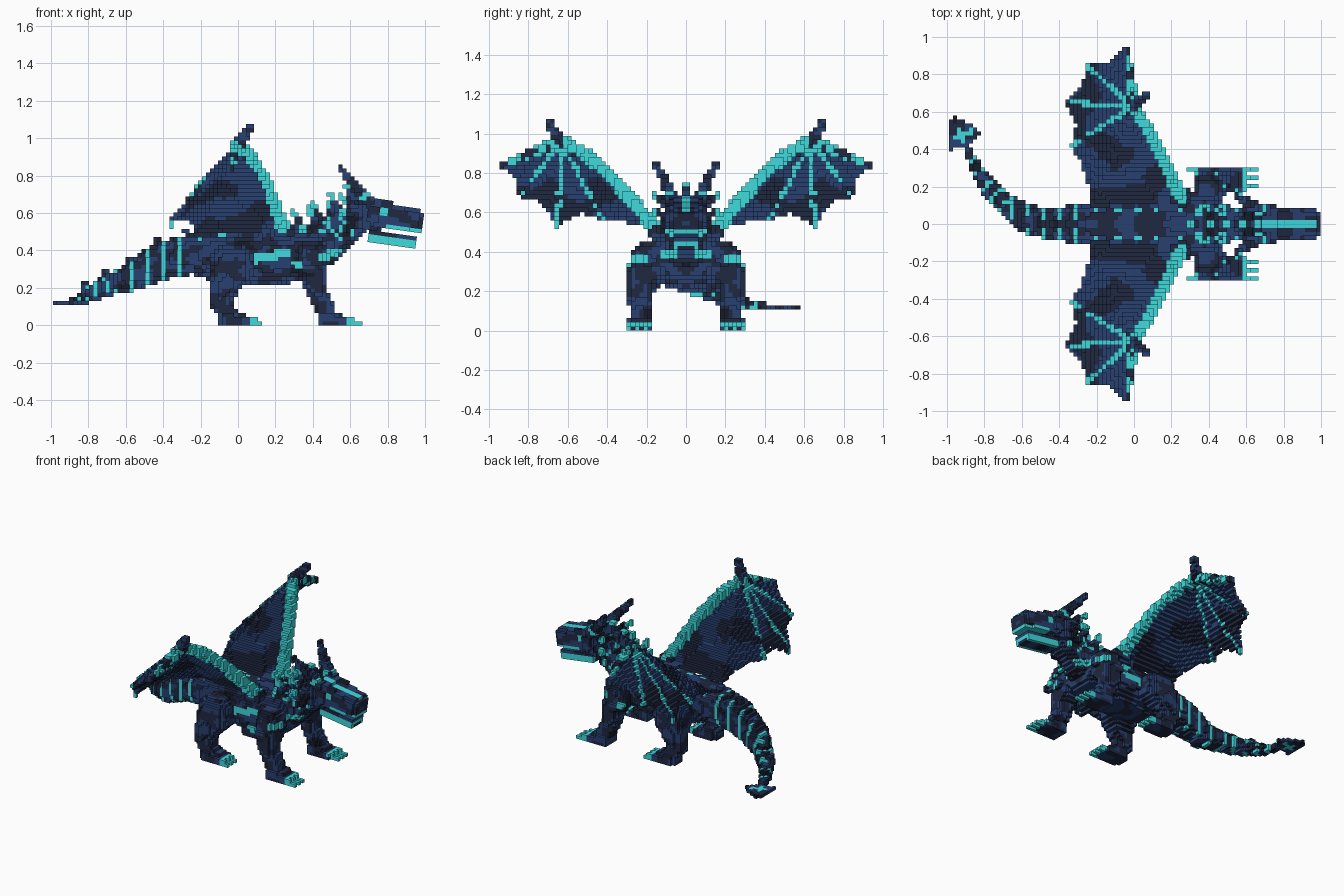
import bpy
from math import radians, floor, ceil
from mathutils import Vector, Matrix, noise

if "Cube" in bpy.data.objects:
    bpy.data.objects.remove(bpy.data.objects["Cube"])

V = 0.0215                      # edge of one block
NAVY, BLUE, BLACK, CYAN = range(4)
COLOURS = [("dark navy", (0.014, 0.021, 0.052)), ("deep blue", (0.022, 0.05, 0.16)),
           ("night black", (0.008, 0.011, 0.022)), ("bright cyan", (0.05, 0.7, 0.72))]
MATS = []
for label, rgb in COLOURS:
    m = bpy.data.materials.new(label)
    m.use_nodes = True
    m.diffuse_color = (*rgb, 1)
    m.node_tree.nodes["Principled BSDF"].inputs["Base Color"].default_value = (*rgb, 1)
    MATS.append(m)

FLAT = Matrix.Identity(3)
taken = set()                   # blocks already used on the upright grid


def hide(p, t=0):
    """Patchy scales: blue, navy and a little black."""
    n = noise.noise(Vector((p.x * 11, abs(p.y) * 11, p.z * 17)))
    return BLUE if n > 0.02 else BLACK if n < -0.45 else NAVY


def cyan(p, t=0):
    return CYAN


def tipped(length):
    return lambda p, t: CYAN if t > length else hide(p)


def cell(p):
    return tuple(floor(c / V) for c in p)


def sweep(stations, paint=hide, turn=FLAT, power=2.6):
    """Blocks inside ellipsoids blended along stations (x, y, z, rx, ry, rz)."""
    best, run, inv = {}, 0, turn.transposed()
    rows = [Vector(s) for s in stations]
    for a, b in zip(rows, rows[1:]):
        length = (b - a).to_3d().length
        steps = max(1, ceil(length / (V * 0.4)))
        for s in range(steps + 1):
            q = a.lerp(b, s / steps)
            c, r = inv @ Vector(q[:3]), q[3:]
            t = run + length * s / steps
            best.setdefault(cell(c), (1, t))
            lo = cell(c - Vector(r))
            hi = cell(c + Vector(r))
            for i in range(lo[0], hi[0] + 1):
                for j in range(lo[1], hi[1] + 1):
                    for k in range(lo[2], hi[2] + 1):
                        off = Vector(((i + 0.5) * V, (j + 0.5) * V, (k + 0.5) * V)) - c
                        inside = sum(abs(o / e) ** power for o, e in zip(off, r)) <= 1
                        if inside and off.length < best.get((i, j, k), (2, 0))[0]:
                            best[i, j, k] = (off.length, t)
        run += length
    return {k: paint(turn @ (Vector(k) * V + Vector((V, V, V)) / 2), v[1])
            for k, v in best.items()}


def rod(points, r, end=None, paint=hide, turn=FLAT):
    """Round bar that tapers from r to end."""
    end = r if end is None else end
    n = len(points) - 1
    return sweep([(*p, *[r + (end - r) * i / n] * 3) for i, p in enumerate(points)], paint, turn)


def panel(hub, a, b, scallop, paint):
    """One-block skin between two ribs that meet at the hub."""
    hub, a, b = Vector(hub), Vector(a), Vector(b)
    out, n = {}, 90
    for i in range(n + 1):
        t = i / n
        rim = a.lerp(b, t) - hub
        reach = 1 - scallop * 4 * t * (1 - t)
        for j in range(n + 1):
            p = hub + rim * reach * j / n
            out[cell(p)] = paint(p)
    return out


def build(name, cells, turn=FLAT, side=1):
    """Mesh of the outer faces of a set of blocks."""
    if side < 0:
        cells = {(i, -1 - j, k): m for (i, j, k), m in cells.items()}
    if turn is FLAT:
        cells = {c: m for c, m in cells.items() if c not in taken}
        taken.update(cells)
    index, faces, mats = {}, [], []
    for c, mat in cells.items():
        for axis in range(3):
            for up in (0, 1):
                near = list(c)
                near[axis] += 2 * up - 1
                if tuple(near) in cells:
                    continue
                loop = []
                for u, w in ((0, 0), (1, 0), (1, 1), (0, 1)):
                    v = list(c)
                    v[axis] += up
                    v[(axis + 1) % 3] += u
                    v[(axis + 2) % 3] += w
                    loop.append(index.setdefault(tuple(v), len(index)))
                faces.append(loop if up else loop[::-1])
                mats.append(mat)
    mesh = bpy.data.meshes.new(name)
    mesh.from_pydata([turn @ (Vector(v) * V) for v in index], [], faces)
    for m in MATS:
        mesh.materials.append(m)
    mesh.polygons.foreach_set("material_index", mats)
    bpy.context.collection.objects.link(bpy.data.objects.new(name, mesh))


def both(name, cells):
    build("left_" + name, cells)
    build("right_" + name, cells, side=-1)


# Torso with flank stripes, back dots and chest marks
def torso_paint(p, t):
    y = abs(p.y)
    flank = 0.03 < p.x < 0.28 and y > 0.1 and abs(p.z - 0.355 - 0.2 * (p.x - 0.1)) < 0.023
    dots = abs(y - 0.075) < 0.012 and p.z > 0.42 and p.x % 0.11 < 0.035
    chest = p.x > 0.4 and y > 0.045 and 0.36 < p.z < 0.41
    return CYAN if flank or dots or chest else hide(p)


build("torso", sweep([(-0.2, 0, 0.38, 0.1, 0.115, 0.115), (-0.05, 0, 0.36, 0.1, 0.15, 0.14),
                      (0.15, 0, 0.355, 0.12, 0.17, 0.15), (0.38, 0, 0.38, 0.11, 0.175, 0.13)], torso_paint))


# Neck
def neck_paint(p, t):
    bib = 0.36 < p.z < 0.41 and p.x > 0.45 and abs(p.y) > 0.045
    ring = t % 0.075 < 0.02 and abs(p.y) > 0.045 and p.z > 0.45
    return CYAN if bib or ring else hide(p)


build("neck", sweep([(0.38, 0, 0.42, 0.1, 0.13, 0.12), (0.48, 0, 0.45, 0.08, 0.1, 0.12),
                     (0.62, 0, 0.56, 0.07, 0.08, 0.085)], neck_paint))


# Tail with upright bright rings, an arrow tip and small top spikes
def tail_paint(p, t):
    if p.x > -0.66:
        ring = p.x < -0.29 and floor(-p.x / V) % 4 == 2 and abs(p.y) > 0.025
    else:
        ring = t % 0.08 < 0.02
    return CYAN if ring else hide(p)


tail = [(-0.24, 0, 0.38, 0.105), (-0.4, 0, 0.345, 0.093), (-0.55, 0.02, 0.265, 0.073),
        (-0.68, 0.1, 0.215, 0.054), (-0.79, 0.21, 0.165, 0.04), (-0.86, 0.33, 0.13, 0.026),
        (-0.9, 0.42, 0.118, 0.018)]
build("tail", sweep([(x, y, z, r, r, r) for x, y, z, r in tail], tail_paint, power=3.2))
hub, tip = (-0.9, 0.42, 0.118), (-0.96, 0.56, 0.118)
barbs = (-0.83, 0.485, 0.118), (-0.985, 0.41, 0.118)
arrow = {}
for barb in barbs:
    arrow.update(panel(hub, barb, tip, 0, hide))
    arrow.update(rod([barb, tip], 0.016))
arrow.update(rod([hub, (-0.94, 0.51, 0.118)], 0.011, paint=cyan))
arrow.update(rod([(-0.86, 0.5, 0.118), (-0.965, 0.46, 0.118)], 0.011, paint=cyan))
build("tail_tip", arrow)
for n, (x, y, z, r) in enumerate(tail[:5]):
    build(f"tail_spike_{n}", rod([(x, y, z + r * 0.8), (x - 0.04, y, z + r + 0.02)], 0.024, 0.018))

# Legs, feet and claws
fore = [(0.4, 0.185, 0.355, 0.085, 0.09, 0.1), (0.41, 0.24, 0.25, 0.065, 0.065, 0.07),
        (0.43, 0.235, 0.16, 0.055, 0.055, 0.05), (0.47, 0.235, 0.07, 0.05, 0.055, 0.045)]
hind = [(-0.03, 0.19, 0.32, 0.12, 0.095, 0.11), (-0.07, 0.23, 0.21, 0.08, 0.065, 0.06),
        (-0.1, 0.235, 0.13, 0.055, 0.055, 0.05), (-0.05, 0.235, 0.06, 0.05, 0.05, 0.045)]
for label, stations, heel in (("front", fore, 0.42), ("back", hind, -0.1)):
    both(label + "_leg", sweep(stations, lambda p, t: CYAN if 0.43 < p.x < 0.5 and 0.34 < p.z < 0.39
                               and p.y > 0.2 else hide(p)))
    both(label + "_foot", sweep([(heel + 0.05, 0.236, 0.03, 0.05, 0.055, 0.034),
                                 (heel + 0.13, 0.236, 0.025, 0.05, 0.055, 0.026)],
                                lambda p, t: CYAN if p.x > heel + 0.155 and p.z > V else hide(p), power=8))
    claws = {}
    for n in (9.5, 11.5, 13.5):
        claws.update(sweep([(heel + 0.175, n * V, 0.022, 0.014, 0.012, 0.02),
                            (heel + 0.225, n * V, 0.011, 0.014, 0.012, 0.011)], cyan, power=8))
    both(label + "_claws", claws)
both("elbow_spike", rod([(0.37, 0.27, 0.3), (0.3, 0.29, 0.33)], 0.024, 0.014, tipped(0.03)))

# Head, tilted slightly down
TILT = Matrix.Rotation(radians(8), 3, "Y")


def face_paint(p, t):
    lip = p.x > 0.79 and abs(p.z - 0.525 + 0.14 * (p.x - 0.8)) < 0.013
    stripe = abs(p.y) < V and p.z > 0.6
    eye = 0.75 < p.x < 0.81 and 0.59 < p.z < 0.625 and abs(p.y) > 0.05
    return CYAN if lip or stripe or eye else hide(p)


def jaw_paint(p, t):
    gum = p.z < 0.477 - 0.14 * (p.x - 0.73)
    under = p.z < 0.455 - 0.14 * (p.x - 0.73) and abs(p.y) < 0.045
    return CYAN if gum and not under else hide(p)


head = sweep([(0.63, 0, 0.58, 0.05, 0.08, 0.075), (0.72, 0, 0.59, 0.06, 0.1, 0.085)],
             face_paint, TILT, 4)
head.update(sweep([(0.78, 0, 0.58, 0.06, 0.085, 0.07), (0.95, 0, 0.56, 0.045, 0.075, 0.055)],
                  face_paint, TILT, 8))
for s in (-1, 1):               # brows and nostril bumps
    head.update(rod([(0.69, s * 0.075, 0.665), (0.81, s * 0.075, 0.645)], 0.022, turn=TILT))
    head.update(rod([(0.91, s * 0.045, 0.615), (0.95, s * 0.045, 0.61)], 0.02, turn=TILT))
build("head", head, TILT)
build("lower_jaw", sweep([(0.73, 0, 0.468, 0.045, 0.075, 0.034), (0.91, 0, 0.443, 0.045, 0.066, 0.032)],
                         jaw_paint, TILT, 8), TILT)

# Horns, cheek frills and crest
both("horn", rod([(0.7, 0.07, 0.66), (0.62, 0.1, 0.75), (0.55, 0.15, 0.84)], 0.036, 0.016,
                 lambda p, t: CYAN if 0.03 < t < 0.05 else hide(p)))
for n, (y, z) in enumerate([(0.165, 0.69), (0.17, 0.6), (0.14, 0.51)]):
    both(f"cheek_frill_{n}", rod([(0.64, 0.08, 0.54 + 0.04 * (2 - n)), (0.55, y, z)],
                                 0.028, 0.016, tipped(0.1)))
for n, (x, z) in enumerate([(0.63, 0.65), (0.55, 0.59), (0.45, 0.55), (0.35, 0.5)]):
    build(f"crest_spike_{n}", rod([(x, 0, z), (x - 0.03, 0, z + 0.05), (x - 0.055, 0, z + 0.1)],
                                  0.028, 0.016, tipped(0.09)))
both("shoulder_spike", rod([(0.42, 0.08, 0.52), (0.38, 0.1, 0.62)], 0.026, 0.016, tipped(0.07)))
both("neck_spike", rod([(0.52, 0.07, 0.56), (0.48, 0.09, 0.66)], 0.026, 0.016, tipped(0.08)))

# Wings: skin panels, bright arm and fingers, thumb claw
wrist, root, rear = (0.0, 0.63, 0.965), (0.25, 0.14, 0.5), (-0.215, 0.1, 0.5)
fingers = [(-0.04, 0.935, 0.84), (-0.255, 0.85, 0.69), (-0.365, 0.65, 0.535), (-0.325, 0.42, 0.565)]


def skin(p):
    n = noise.noise(Vector((p.x * 6, p.y * 6, p.z * 3)))
    return BLUE if n > -0.12 + 0.2 * (p.y < 0.3) else NAVY


wing = panel(wrist, rear, root, 0, skin)
for a, b in zip(fingers, fingers[1:] + [rear]):
    wing.update(panel(wrist, a, b, 0.06 if b == rear else 0.13, skin))
for f in fingers[1:]:
    wing.update(rod([wrist, f], 0.019, 0.011, cyan))
wing.update(rod([wrist, fingers[0]], 0.034, 0.015,
                lambda p, t: CYAN if noise.noise(p * 15) > -0.2 else NAVY))
wing.update(rod([root, (0.15, 0.36, 0.76), (0.075, 0.5, 0.89), wrist], 0.035, 0.03, cyan))
wing.update(rod([wrist, (0.04, 0.675, 1.02), (0.075, 0.695, 1.07)], 0.032, 0.015))
both("wing", wing)
both("wing_root", sweep([(0.18, 0.1, 0.47, 0.07, 0.05, 0.05), (0.25, 0.15, 0.5, 0.05, 0.05, 0.04)]))
